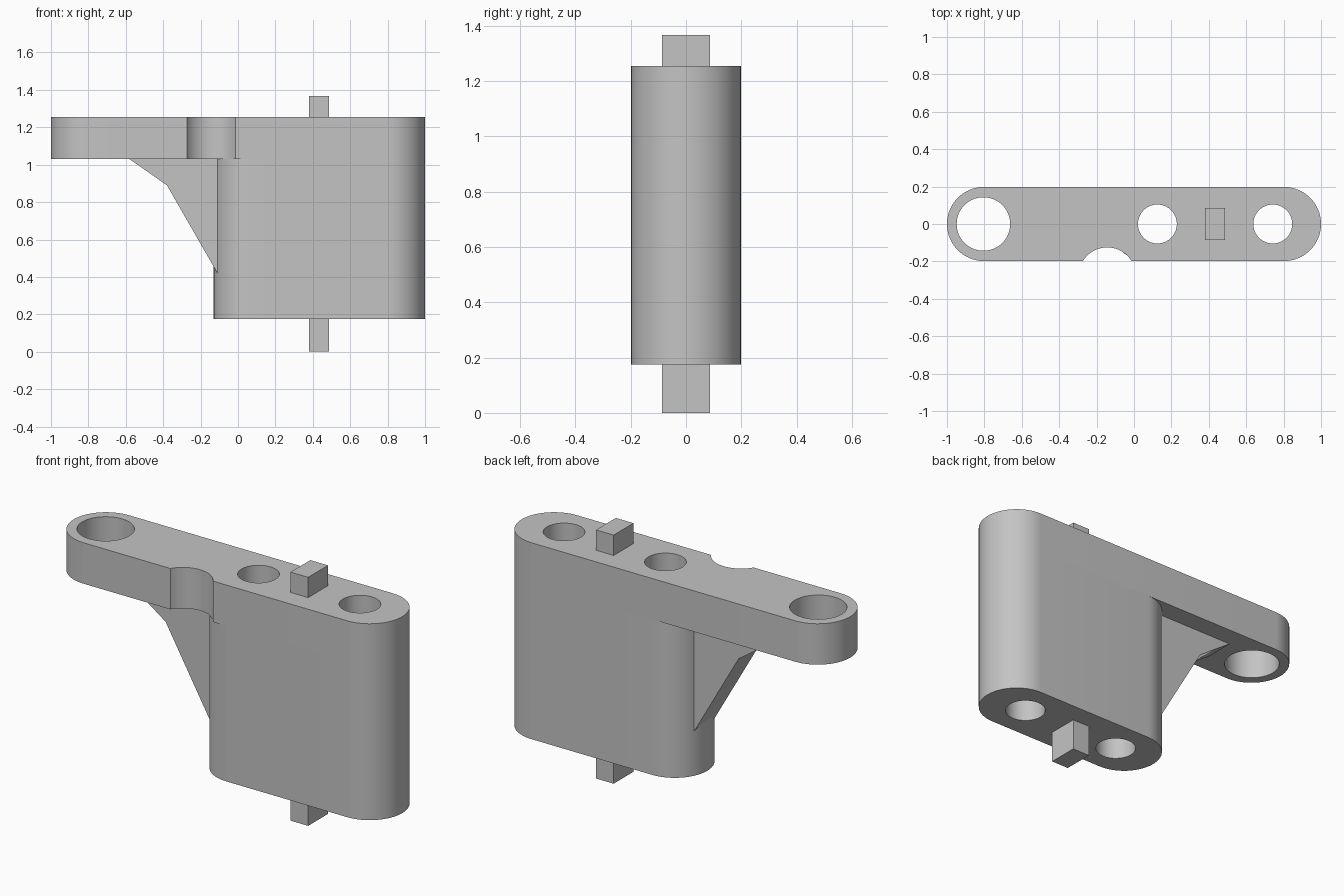
import bpy, bmesh
from math import sin, cos, radians, asin, degrees

cube = bpy.data.objects.get("Cube")
if cube:
    bpy.data.objects.remove(cube, do_unlink=True)

GREY = (0.55, 0.55, 0.55, 1)
grey = bpy.data.materials.new("plain grey")
grey.use_nodes = True
grey.diffuse_color = GREY
grey.node_tree.nodes["Principled BSDF"].inputs["Base Color"].default_value = GREY

R = 0.198                      # half thickness of the bracket
END = 1 - R                    # centre of the outer round ends
BOTTOM, SHELF, TOP = 0.175, 1.03, 1.255


def arc(cx, cy, r, start, end, n=32):
    angles = [radians(start + (end - start) * i / n) for i in range(n + 1)]
    return [(cx + r * cos(a), cy + r * sin(a)) for a in angles]


def circle(cx, r):
    return arc(cx, 0, r, 0, 360, 64)[:-1]


def slab(name, loops, low, high, upright=False):
    """Extrude an outline with holes; upright profiles lie in the xz plane."""
    curve = bpy.data.curves.new(name + "_profile", "CURVE")
    curve.dimensions = "2D"
    curve.fill_mode = "BOTH"
    curve.extrude = (high - low) / 2
    for loop in loops:
        spline = curve.splines.new("POLY")
        spline.points.add(len(loop) - 1)
        for point, (x, y) in zip(spline.points, loop):
            point.co = (x, y, 0, 1)
        spline.use_cyclic_u = True
    temp = bpy.data.objects.new(name + "_temp", curve)
    bpy.context.collection.objects.link(temp)
    graph = bpy.context.evaluated_depsgraph_get()
    mesh = bpy.data.meshes.new_from_object(temp.evaluated_get(graph))
    bpy.data.objects.remove(temp, do_unlink=True)
    bpy.data.curves.remove(curve)

    # Weld the caps to the walls
    bm = bmesh.new()
    bm.from_mesh(mesh)
    bmesh.ops.remove_doubles(bm, verts=bm.verts, dist=0.0001)
    bmesh.ops.recalc_face_normals(bm, faces=bm.faces)
    bm.to_mesh(mesh)
    bm.free()

    mesh.name = name
    mesh.materials.clear()
    mesh.materials.append(grey)
    obj = bpy.data.objects.new(name, mesh)
    bpy.context.collection.objects.link(obj)
    middle = (low + high) / 2
    if upright:
        obj.rotation_euler.x = radians(90)
        obj.location.y = middle
    else:
        obj.location.z = middle
    bpy.ops.object.select_all(action="DESELECT")
    obj.select_set(True)
    bpy.context.view_layer.objects.active = obj
    bpy.ops.object.shade_smooth_by_angle(angle=radians(30))
    return obj


def box_outline(x0, x1, y):
    return [(x0, -y), (x1, -y), (x1, y), (x0, y)]


# Bolt holes run through both the body and the arm
bolt_holes = [circle(0.125, 0.104), circle(0.742, 0.104)]

# Main body with rounded ends
body = arc(END, 0, R, -90, 90) + arc(R - 0.13, 0, R, 90, 270)
slab("main_body", [body] + bolt_holes, BOTTOM, SHELF)

# Long top arm with a scalloped notch on the front and a large end hole
notch_y, notch_r = -0.277, 0.152
edge = degrees(asin((-R - notch_y) / notch_r))
arm = (arc(END, 0, R, -90, 90) + arc(-END, 0, R, 90, 270)
       + arc(-0.143, notch_y, notch_r, 180 - edge, edge))
slab("top_arm", [arm, circle(-0.805, 0.143)] + bolt_holes, SHELF, TOP)

# Gusset bracing the arm against the body
gusset = [(-0.58, SHELF), (-0.38, 0.89), (-0.11, 0.42), (-0.05, 0.42), (-0.05, SHELF)]
slab("gusset", [gusset], -0.086, 0.086, upright=True)

# Locating pegs above and below
peg = box_outline(0.38, 0.487, 0.086)
slab("top_peg", [peg], TOP, 1.367)
slab("bottom_peg", [peg], 0, BOTTOM)
